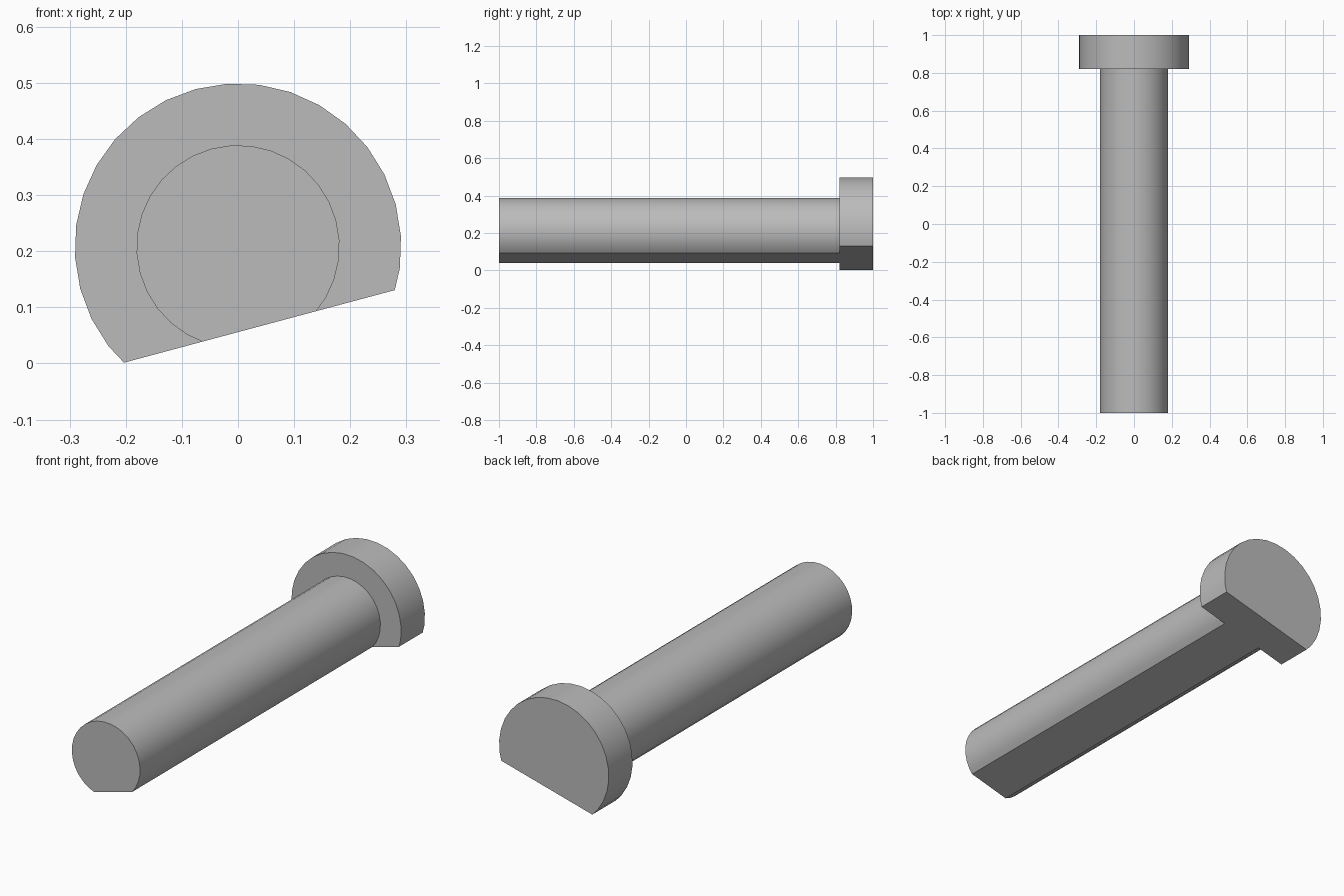
import bpy
import bmesh
from math import radians
from mathutils import Matrix, Vector

cube = bpy.data.objects.get("Cube")
if cube:
    bpy.data.objects.remove(cube, do_unlink=True)

SHAFT_RADIUS, HEAD_RADIUS = 0.181, 0.291
HEAD_FRONT = 0.82      # where the shaft meets the head
FLAT_DEPTH = 0.147     # distance from the axis to the flat
AXIS_HEIGHT = 0.208
SEGMENTS = 32

# Plain grey material
grey = bpy.data.materials.new("plain_grey")
grey.use_nodes = True
colour = (0.5, 0.5, 0.5, 1)
grey.diffuse_color = colour
grey.node_tree.nodes["Principled BSDF"].inputs["Base Color"].default_value = colour

# Shaft and head: one stepped profile turned about the y axis
bm = bmesh.new()
profile = [(0, -1), (SHAFT_RADIUS, -1), (SHAFT_RADIUS, HEAD_FRONT),
           (HEAD_RADIUS, HEAD_FRONT), (HEAD_RADIUS, 1), (0, 1)]
verts = [bm.verts.new((r, y, 0)) for r, y in profile]
edges = [bm.edges.new(pair) for pair in zip(verts, verts[1:])]
bmesh.ops.spin(bm, geom=verts + edges, cent=(0, 0, 0), axis=(0, 1, 0),
               angle=radians(360), steps=SEGMENTS)
bmesh.ops.remove_doubles(bm, verts=bm.verts, dist=0.0001)

# Flat along the whole underside
cut = bmesh.ops.bisect_plane(bm, geom=bm.verts[:] + bm.edges[:] + bm.faces[:],
                             plane_co=Vector((0, 0, -FLAT_DEPTH)),
                             plane_no=Vector((0, 0, -1)), clear_outer=True)
rim = [e for e in cut["geom_cut"] if isinstance(e, bmesh.types.BMEdge)]
bmesh.ops.contextual_create(bm, geom=rim)

# Merge the flat end faces, then tilt and lift into place
bmesh.ops.dissolve_limit(bm, angle_limit=radians(1), verts=bm.verts, edges=bm.edges)
bmesh.ops.recalc_face_normals(bm, faces=bm.faces)
bm.transform(Matrix.Translation((0, 0, AXIS_HEIGHT)) @ Matrix.Rotation(radians(-15), 4, 'Y'))

mesh = bpy.data.meshes.new("headed_pin")
bm.to_mesh(mesh)
bm.free()
mesh.materials.append(grey)
pin = bpy.data.objects.new("headed_pin", mesh)
bpy.context.collection.objects.link(pin)

# Smooth round sides with crisp rims
bpy.ops.object.select_all(action='DESELECT')
pin.select_set(True)
bpy.context.view_layer.objects.active = pin
bpy.ops.object.shade_smooth_by_angle(angle=radians(30))
